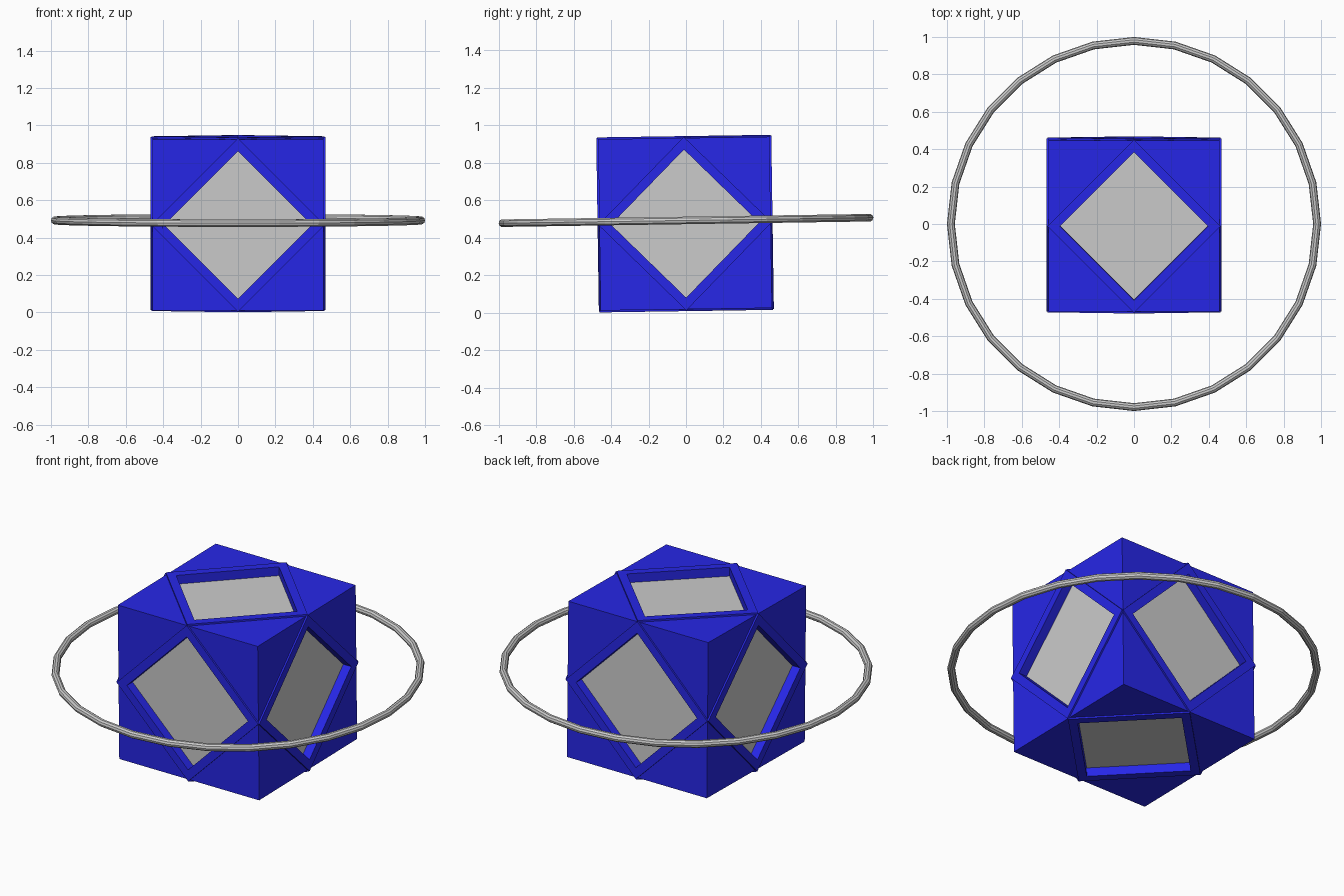
import bpy, bmesh
from math import radians
from itertools import product
from mathutils import Matrix, Vector

if "Cube" in bpy.data.objects:
    bpy.data.objects.remove(bpy.data.objects["Cube"])

HALF = 0.457      # half width of the cube faces
RAISED = 0.467    # outer level of the diamond frames
FLOOR = 0.415     # level of the sunken grey panels
TILT = Matrix.Rotation(radians(0.85), 4, 'X')
PLACE = Matrix.Translation((0, -0.005, 0.475)) @ TILT

blue = bpy.data.materials.new("blue")
blue.diffuse_color = (0.02, 0.02, 0.8, 1)
blue.use_nodes = True
blue.node_tree.nodes["Principled BSDF"].inputs["Base Color"].default_value = blue.diffuse_color


def finish(name, bm, mat=None):
    bmesh.ops.recalc_face_normals(bm, faces=bm.faces)
    me = bpy.data.meshes.new(name)
    bm.to_mesh(me)
    bm.free()
    ob = bpy.data.objects.new(name, me)
    bpy.context.collection.objects.link(ob)
    ob.matrix_world = PLACE
    if mat:
        me.materials.append(mat)
    return ob


# Grey inner core, seen through the diamond openings
bm = bmesh.new()
bmesh.ops.create_cube(bm, size=2 * FLOOR)
finish("inner_core", bm)

# Eight solid corners reaching to the edge midpoints
for i, signs in enumerate(product((-1, 1), repeat=3)):
    c = Vector(signs) * HALF
    bm = bmesh.new()
    pts = [c]
    for axis in range(3):
        p = c.copy()
        p[axis] = 0
        pts.append(p)
    v = [bm.verts.new(p) for p in pts]
    for f in ((0, 1, 2), (0, 2, 3), (0, 3, 1), (1, 3, 2)):
        bm.faces.new([v[k] for k in f])
    finish(f"corner_{i + 1}", bm, blue)

# Raised diamond frame on each of the six faces
sides = {"top": (0, 0, 1), "bottom": (0, 0, -1), "front": (0, -1, 0),
         "back": (0, 1, 0), "right": (1, 0, 0), "left": (-1, 0, 0)}
profile = [(0.463, 0.405), (0.463, RAISED), (0.395, RAISED), (0.395, 0.405)]
for name, normal in sides.items():
    rot = Vector((0, 0, 1)).rotation_difference(Vector(normal)).to_matrix()
    bm = bmesh.new()
    loops = []
    for dx, dy in ((1, 0), (0, 1), (-1, 0), (0, -1)):
        loops.append([bm.verts.new(rot @ Vector((r * dx, r * dy, h)))
                      for r, h in profile])
    for a in range(4):
        for b in range(4):
            n, m = (a + 1) % 4, (b + 1) % 4
            bm.faces.new((loops[a][b], loops[n][b], loops[n][m], loops[a][m]))
    finish(f"{name}_frame", bm, blue)

# Ring around the cube
bpy.ops.mesh.primitive_torus_add(major_segments=28, minor_segments=10,
                                 major_radius=0.979, minor_radius=0.021)
ring = bpy.context.object
ring.name = "ring"
ring.matrix_world = Matrix.Translation((0, 0, 0.492)) @ TILT
